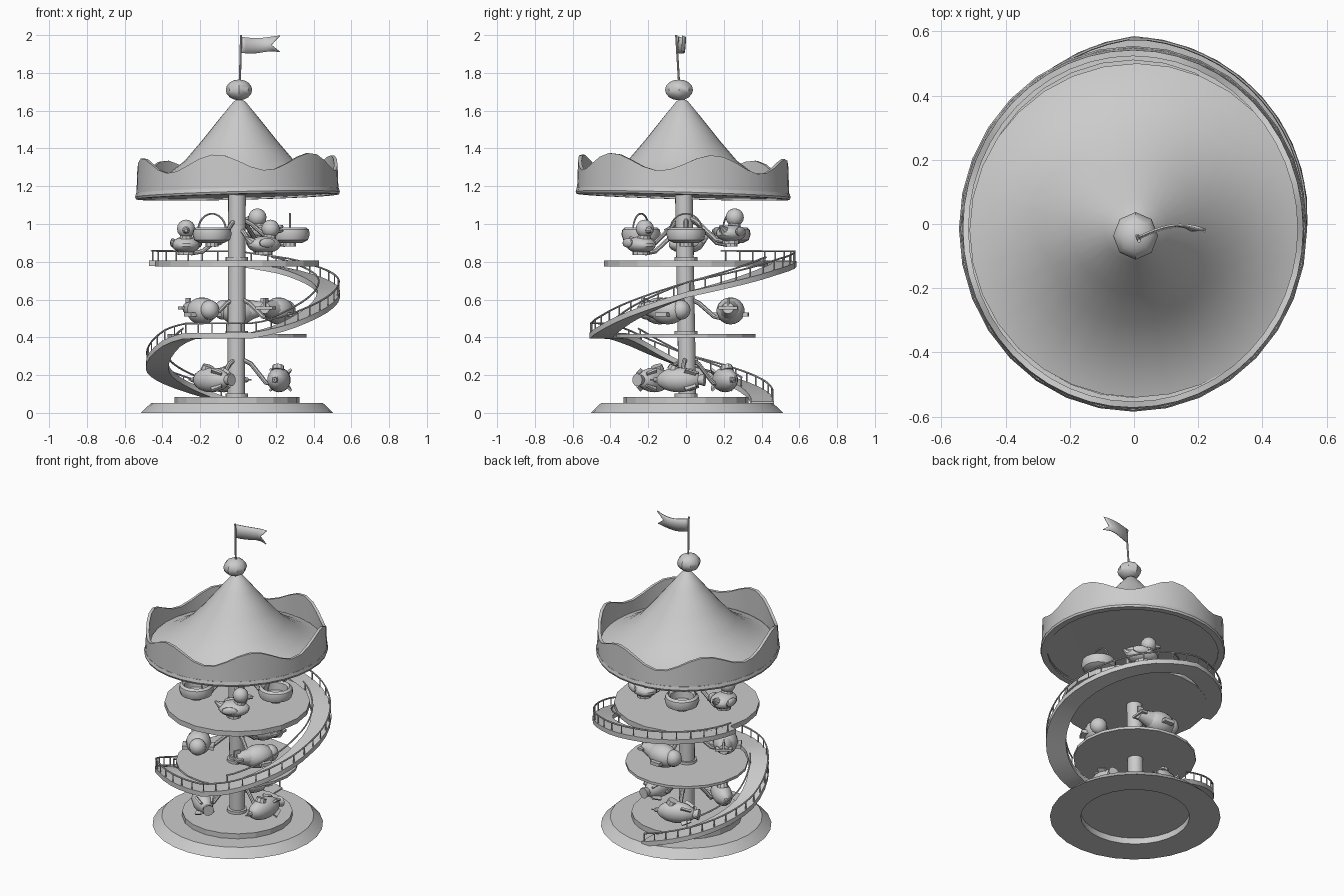
import bpy, bmesh
from math import sin, cos, pi, radians
from mathutils import Vector, Matrix

if "Cube" in bpy.data.objects:
    bpy.data.objects.remove(bpy.data.objects["Cube"])


def finish(name, bm, mat=None, angle=35):
    if mat:
        bm.transform(mat)
    bmesh.ops.recalc_face_normals(bm, faces=bm.faces)
    me = bpy.data.meshes.new(name)
    bm.to_mesh(me)
    bm.free()
    ob = bpy.data.objects.new(name, me)
    bpy.context.collection.objects.link(ob)
    bpy.context.view_layer.objects.active = ob
    ob.select_set(True)
    bpy.ops.object.shade_smooth_by_angle(angle=radians(angle))
    ob.select_set(False)
    return ob


def ball(bm, p, s, u=14, v=9):
    bmesh.ops.create_uvsphere(bm, u_segments=u, v_segments=v, radius=1,
                              matrix=Matrix.Translation(p) @ Matrix.Diagonal((*s, 1)))


def rod(bm, p, q, r1, r2=None, n=8):
    p, q = Vector(p), Vector(q)
    d = q - p
    m = Matrix.Translation((p + q) / 2) @ d.to_track_quat('Z', 'Y').to_matrix().to_4x4()
    bmesh.ops.create_cone(bm, cap_ends=True, segments=n, radius1=r1,
                          radius2=r1 if r2 is None else r2, depth=d.length, matrix=m)


def box(bm, p, s, rot=Matrix()):
    bmesh.ops.create_cube(bm, size=1, matrix=Matrix.Translation(p) @ rot @ Matrix.Diagonal((*s, 1)))


def loft(bm, rings, closed=True, caps=False):
    """Skin a list of point rings with quads."""
    vs = [[bm.verts.new(p) for p in r] for r in rings]
    for a, b in zip(vs, vs[1:] + ([vs[0]] if closed else [])):
        for i in range(len(a)):
            j = (i + 1) % len(a)
            bm.faces.new((a[i], a[j], b[j], b[i]))
    if caps:
        bm.faces.new(vs[0])
        bm.faces.new(vs[-1])


def lathe(bm, prof, n, c=(0, 0)):
    """Revolve a closed profile of (radius, z)."""
    loft(bm, [[(c[0] + r * cos(2 * pi * k / n), c[1] + r * sin(2 * pi * k / n), z)
               for r, z in prof] for k in range(n)])
    bmesh.ops.remove_doubles(bm, verts=bm.verts, dist=1e-5)


def tube(bm, pts, r, n=6):
    pts = [Vector(p) for p in pts]
    rings = []
    for i, p in enumerate(pts):
        t = (pts[min(i + 1, len(pts) - 1)] - pts[max(i - 1, 0)]).normalized()
        q = t.to_track_quat('Z', 'Y')
        rings.append([p + q @ Vector((r * cos(2 * pi * k / n), r * sin(2 * pi * k / n), 0)) for k in range(n)])
    loft(bm, rings, closed=False, caps=True)


# base ring, turning discs and centre pole
bm = bmesh.new()
lathe(bm, [(.325, 0), (.51, 0), (.455, .052), (.325, .052)], 28, (-.005, .005))
finish("base_ring", bm, angle=25)
for name, r, z0, z1 in (("lower_disc", .33, .04, .085), ("middle_disc", .367, .4, .417),
                        ("upper_disc", .435, .775, .808)):
    bm = bmesh.new()
    rod(bm, (-.005, 0, z0), (-.005, 0, z1), r, n=20)
    rod(bm, (-.007, 0, z1), (-.007, 0, z1 + .017), .06, n=16)
    finish(name, bm, angle=15)
bm = bmesh.new()
rod(bm, (-.01, .008, .06), (-.005, -.012, 1.2), .047, n=16)
finish("centre_pole", bm)


# spiral ramp with landings and railings
def interp(table, a):
    for (a0, v0), (a1, v1) in zip(table, table[1:]):
        if a <= a1:
            return v0 + (v1 - v0) * (a - a0) / (a1 - a0)
    return table[-1][1]


OUT = [(90, .465), (180, .488), (270, .51), (360, .54), (450, .585), (485, .54), (522, .495)]
TOP = [(90, .06), (180, .26), (220, .395), (235, .423), (280, .425), (300, .465),
       (360, .64), (420, .765), (450, .805), (522, .808)]


def on_ramp(a, inset=0., dz=0.):
    r, t = interp(OUT, a) - inset, radians(a)
    return (r * cos(t), r * sin(t), interp(TOP, a) + dz)


bm = bmesh.new()
loft(bm, [[on_ramp(a, 0, 0), on_ramp(a, .12, 0), on_ramp(a, .12, -.03), on_ramp(a, 0, -.03)]
          for a in range(90, 523, 9)], closed=False, caps=True)
finish("spiral_ramp", bm)
bm = bmesh.new()
tube(bm, [on_ramp(a, .006, .05) for a in range(92, 523, 6)], .005)
for a in range(92, 523, 9):
    rod(bm, on_ramp(a, .006, -.005), on_ramp(a, .006, .05), .004, n=6)
for a0, a1 in ((125, 225), (295, 430)):
    tube(bm, [on_ramp(a, .113, .05) for a in range(a0, a1, 6)], .005)
    for a in (a0 + 1, a1 - 6):
        rod(bm, on_ramp(a, .113, -.005), on_ramp(a, .113, .05), .004, n=6)
finish("ramp_railing", bm)

# roof: concave cone, wavy valance, bottom rim (slightly tilted and stretched in y)
tilt = Matrix.Translation((-.003, -.015, .006))
tilt[1][1] = 1.05
tilt[2][0], tilt[2][1] = .025, -.03
bm = bmesh.new()
lathe(bm, [(0, 1.665), (.03, 1.65), (.1, 1.565), (.2, 1.44), (.29, 1.335), (.38, 1.265),
           (.47, 1.215), (.52, 1.2), (.5, 1.165), (0, 1.165)], 32, (.008, -.02))
finish("roof_cone", bm)
bm = bmesh.new()
rings = []
for k in range(48):
    t = 2 * pi * k / 48
    h = 1.305 + .045 * cos(6 * (t - radians(17)))
    rings.append([(r * cos(t), r * sin(t), z) for r, z in ((.535, 1.16), (.53, h), (.512, h), (.515, 1.16))])
loft(bm, rings)
finish("wavy_valance", bm, tilt)
bm = bmesh.new()
lathe(bm, [(.5, 1.138), (.537, 1.138), (.542, 1.15), (.537, 1.17), (.5, 1.17)], 32)
lathe(bm, [(0, 1.147), (.505, 1.147), (.505, 1.165), (0, 1.165)], 32)
finish("roof_rim", bm, tilt)

# finial, flag pole and flag
bm = bmesh.new()
ball(bm, (.005, -.037, 1.71), (.07, .074, .055), 8, 8)
finish("finial", bm)
bm = bmesh.new()
rod(bm, (.01, -.037, 1.75), (.016, -.052, 2), .006)
finish("flag_pole", bm)
bm = bmesh.new()
cols = []
for i in range(9):
    u = i / 8
    x, y = .016 + .205 * u, -.045 + .037 * sin(u * 2.5)
    mid = x - .045 * max(0, u - .5) * 2
    cols.append([bm.verts.new((px, y + d, z)) for px, z, d in
                 ((x, 1.908 - .006 * sin(u * 6), -.003), (mid, 1.948, 0), (x, 1.992 - .008 * sin(u * 4), .003))])
for a, b in zip(cols, cols[1:]):
    for j in (0, 1):
        bm.faces.new((a[j], b[j], b[j + 1], a[j + 1]))
flag = finish("flag", bm)
flag.modifiers.new("thick", 'SOLIDIFY').thickness = .006


# riders, built facing local +x and set around the pole
def place(angle, radius, z, turn):
    t = radians(angle)
    return Matrix.Translation((radius * cos(t), radius * sin(t), z)) @ Matrix.Rotation(t + turn * pi / 2, 4, 'Z')


def arm(angle, z0, radius, z1):
    t = radians(angle)
    bm = bmesh.new()
    d = Vector((cos(t), sin(t), 0))
    tube(bm, [d * .03 + Vector((0, 0, z0)), d * .07 + Vector((0, 0, z0 - .02)),
              d * radius * .75 + Vector((0, 0, z1 + .01)), d * radius + Vector((0, 0, z1))], .012, 8)
    finish("rider_arm", bm)


for a in (-10, 110, 230):  # rockets
    bm = bmesh.new()
    ball(bm, (0, 0, 0), (.12, .06, .066))
    rod(bm, (.1, 0, 0), (.135, 0, 0), .018, .012)
    rod(bm, (.13, 0, 0), (.155, 0, 0), .004)
    rod(bm, (-.09, 0, 0), (-.14, 0, 0), .02, .034, 12)
    for k in range(4):
        rot = Matrix.Rotation(k * pi / 2 + pi / 4, 4, 'X')
        box(bm, rot @ Vector((-.065, 0, .048)), (.06, .012, .045), rot @ Matrix.Rotation(-.5, 4, 'Y'))
    rod(bm, (.03, 0, .05), (.02, 0, .075), .035, .03, 10)
    finish("rocket_ride", bm, place(a, .22, .175, -1))
    arm(a, .28, .2, .15)

for a in (-29, 85, 211):  # aeroplanes
    bm = bmesh.new()
    ball(bm, (.02, 0, 0), (.1, .075, .072))
    rod(bm, (0, 0, 0), (-.13, 0, .015), .065, .03, 12)
    ball(bm, (.1, 0, .005), (.05, .052, .052), 12, 8)
    box(bm, (.03, 0, -.02), (.07, .19, .022))
    box(bm, (-.12, 0, .015), (.04, .1, .014))
    box(bm, (-.12, 0, .045), (.04, .012, .045))
    finish("aeroplane_ride", bm, place(a, .235, .54, 1))
    arm(a, .6, .2, .5)

for a, z in ((300, .89), (180, .89), (60, .95)):  # ducks
    bm = bmesh.new()
    ball(bm, (0, 0, 0), (.095, .075, .045))
    ball(bm, (.04, 0, .085), (.048, .048, .048), 12, 8)
    rod(bm, (.03, 0, .02), (.04, 0, .06), .04, .03, 10)
    rod(bm, (.08, 0, .078), (.115, 0, .075), .02, .008)
    rod(bm, (-.07, 0, .01), (-.115, 0, .04), .03, .006)
    for s in (-1, 1):
        ball(bm, (-.02, s * .07, .01), (.05, .015, .025), 10, 6)
    rod(bm, (0, 0, -.055), (0, 0, -.03), .045, n=10)
    finish("duck_ride", bm, place(a, .275, z, 1))
    arm(a, z + .08, .25, z - .045)

for a in (0, 120, 240):  # tubs with hoop handles
    bm = bmesh.new()
    lathe(bm, [(0, -.045), (.065, -.045), (.095, -.03), (.105, 0), (.1, .025), (.085, .037),
               (.072, .025), (.068, -.02), (0, -.025)], 16)
    tube(bm, [(0, .085 * cos(k * pi / 12), .02 + .09 * sin(k * pi / 12)) for k in range(13)], .005)
    rod(bm, (0, 0, -.065), (0, 0, -.04), .035, n=10)
    finish("tub_ride", bm, place(a, .275, .945, 0))
    arm(a, 1.02, .25, .89)
